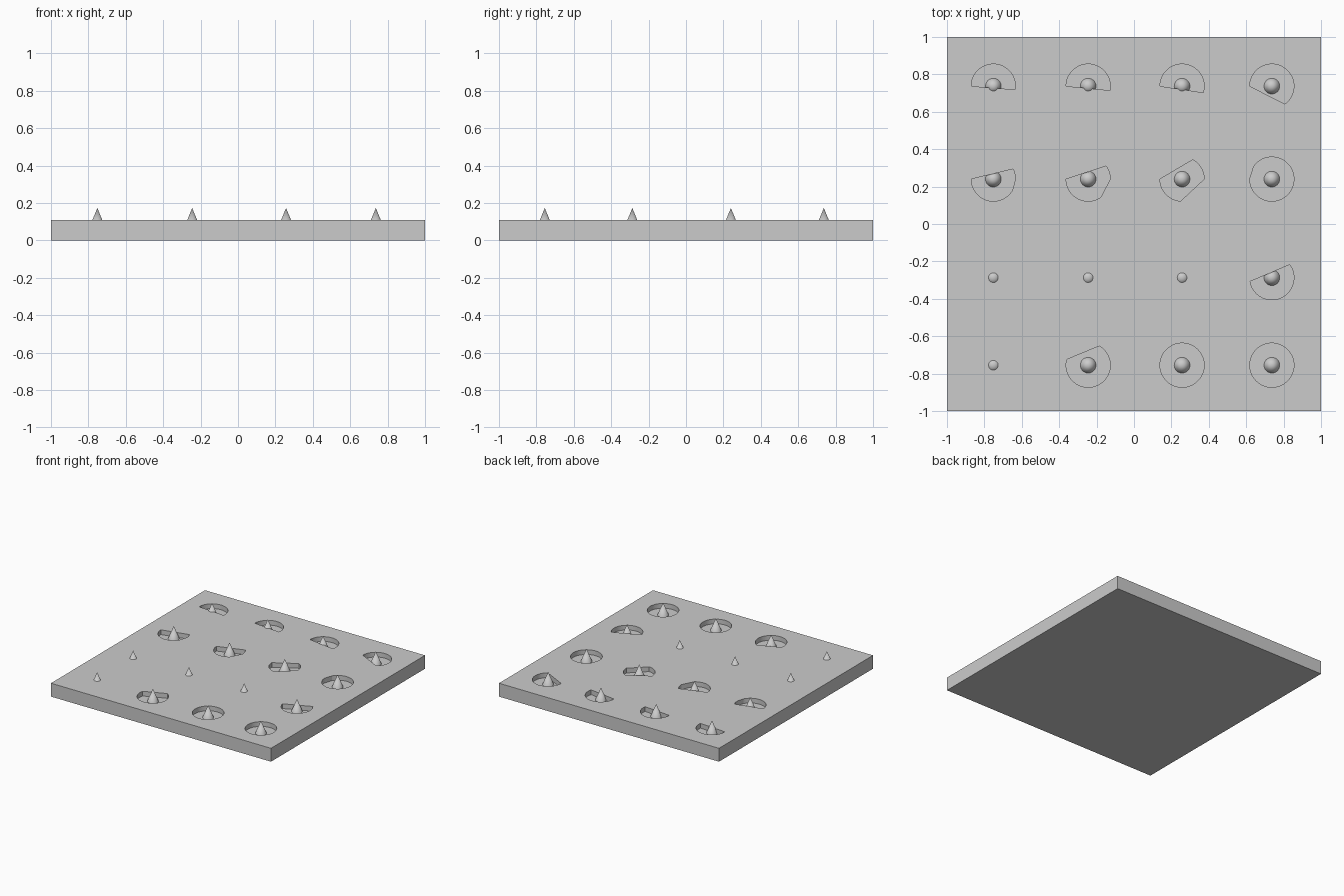
import bpy, bmesh
from math import radians, sin, cos

if "Cube" in bpy.data.objects:
    bpy.data.objects.remove(bpy.data.objects["Cube"])

TOP, FLOOR, APEX = 0.11, 0.071, 0.173
POCKET_R, PEG_R = 0.118, 0.042
XS = (-0.752, -0.245, 0.257, 0.737)
YS = (0.737, 0.24, -0.287, -0.755)

# Pocket outline per grid cell: counter-clockwise arcs in degrees, joined by chords
POCKETS = {
    (0, 0): [(-9, 180)], (1, 0): [(-11, 180)], (2, 0): [(-17, 180)], (3, 0): [(-54, 180)],
    (0, 1): [(180, 330), (360, 387)],
    (1, 1): [(180, 305), (360, 396)],
    (2, 1): [(180, 266), (360, 421)],
    (3, 1): [(180, 505)],
    (3, 2): [(190, 396)],
    (1, 3): [(165, 420)],
    (2, 3): [(0, 355)], (3, 3): [(0, 355)],
}


def new_object(name, bm):
    bmesh.ops.recalc_face_normals(bm, faces=bm.faces[:])
    mesh = bpy.data.meshes.new(name)
    bm.to_mesh(mesh)
    bm.free()
    obj = bpy.data.objects.new(name, mesh)
    bpy.context.collection.objects.link(obj)
    return obj


def arc_points(cx, cy, arcs):
    pts = []
    for a, b in arcs:
        n = max(2, round((b - a) / 5))
        for i in range(n + 1):
            t = radians(a + (b - a) * i / n)
            pts.append((cx + POCKET_R * cos(t), cy + POCKET_R * sin(t)))
    return pts


# Flat square plate
bm = bmesh.new()
bmesh.ops.create_cube(bm, size=1)
for v in bm.verts:
    v.co = (v.co.x * 2, v.co.y * 2, (v.co.z + 0.5) * TOP)
plate = new_object("plate", bm)

# Pocket cutters, all in one mesh
bm = bmesh.new()
for (i, j), arcs in POCKETS.items():
    face = bm.faces.new([bm.verts.new((x, y, FLOOR)) for x, y in arc_points(XS[i], YS[j], arcs)])
    up = bmesh.ops.extrude_face_region(bm, geom=[face], use_keep_orig=True)["geom"]
    for v in up:
        if isinstance(v, bmesh.types.BMVert):
            v.co.z = TOP + 0.1
cutter = new_object("pocket_cutter", bm)
cut = plate.modifiers.new("pockets", 'BOOLEAN')
cut.operation, cut.solver, cut.object = 'DIFFERENCE', 'EXACT', cutter
bpy.context.view_layer.objects.active = plate
bpy.ops.object.modifier_apply(modifier=cut.name)
bpy.data.objects.remove(cutter)

# Pointed pegs on a 4 x 4 grid
for j, y in enumerate(YS):
    for i, x in enumerate(XS):
        bpy.ops.mesh.primitive_cone_add(vertices=32, radius1=PEG_R, radius2=0, depth=APEX - FLOOR,
                                        location=(x, y, (APEX + FLOOR) / 2))
        bpy.context.object.name = f"peg_{j}_{i}"
        bpy.ops.object.shade_smooth_by_angle(angle=radians(40))
